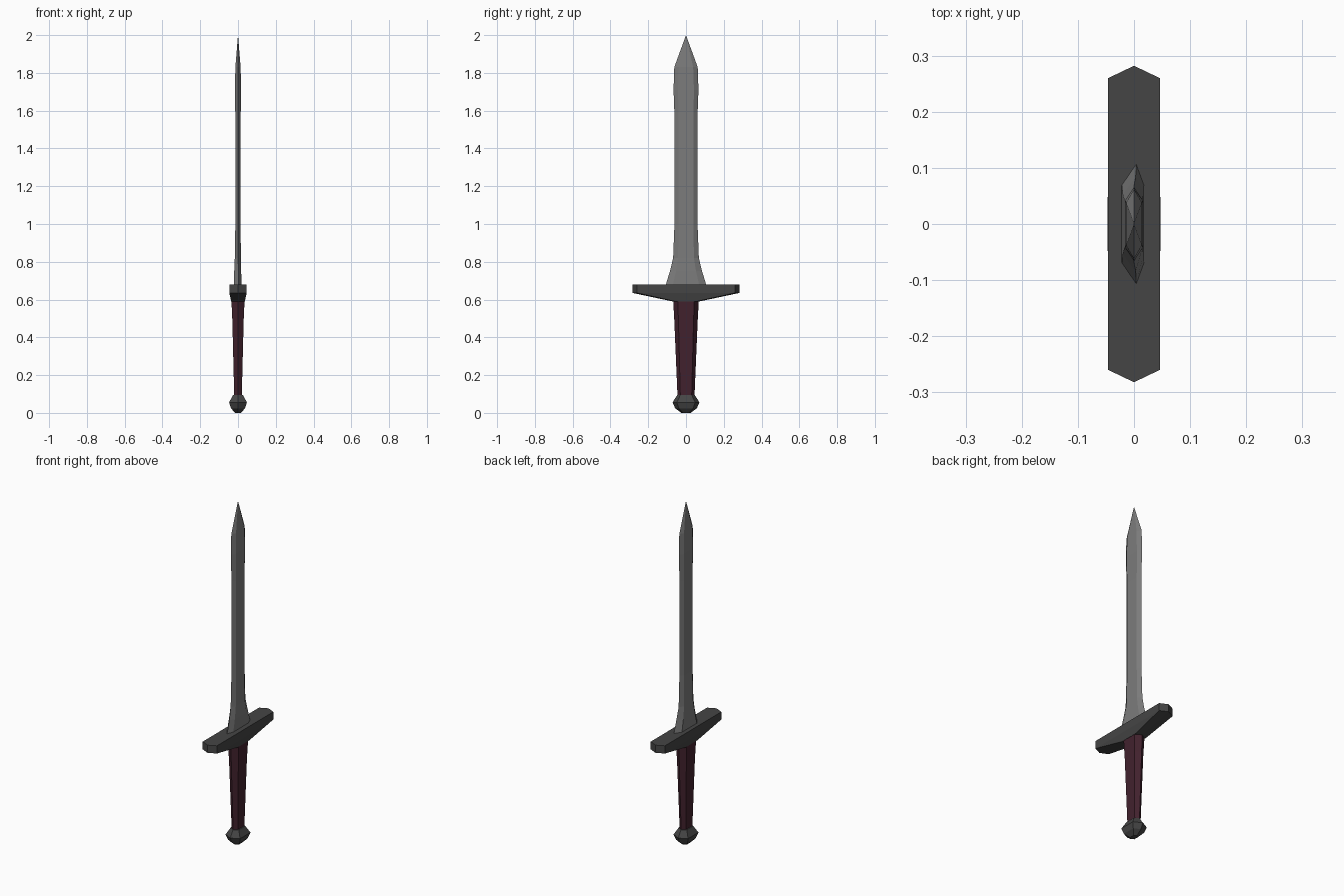
import bpy, bmesh

old = bpy.data.objects.get("Cube")
if old:
    bpy.data.objects.remove(old, do_unlink=True)


def material(name, rgb):
    m = bpy.data.materials.new(name)
    m.use_nodes = True
    m.diffuse_color = (*rgb, 1)
    m.node_tree.nodes["Principled BSDF"].inputs["Base Color"].default_value = (*rgb, 1)
    return m


def hexagon(tip, flat, front, back=None, shift=0):
    """Six-sided section: points at +-y, flat sides towards +-x."""
    back = front if back is None else back
    flat_back = flat
    return [(shift, -tip), (front, -flat), (front, flat),
            (shift, tip), (-back, flat_back), (-back, -flat_back)]


def loft(name, mat, rings, peak=None):
    """Skin a stack of (z, section) rings, ending in a cap or a point."""
    bm = bmesh.new()
    loops = [[bm.verts.new((x, y, z)) for x, y in sec] for z, sec in rings]
    for a, b in zip(loops, loops[1:]):
        for i in range(6):
            j = (i + 1) % 6
            bm.faces.new((a[i], a[j], b[j], b[i]))
    bm.faces.new(loops[0][::-1])
    if peak:
        top = bm.verts.new((0, 0, peak))
        for i in range(6):
            bm.faces.new((loops[-1][i], loops[-1][(i + 1) % 6], top))
    else:
        bm.faces.new(loops[-1])
    bmesh.ops.recalc_face_normals(bm, faces=bm.faces)
    mesh = bpy.data.meshes.new(name)
    bm.to_mesh(mesh)
    bm.free()
    mesh.materials.append(mat)
    obj = bpy.data.objects.new(name, mesh)
    bpy.context.collection.objects.link(obj)
    return obj


steel = material("blade steel", (0.2, 0.2, 0.2))
iron = material("dark iron", (0.06, 0.06, 0.06))
leather = material("maroon leather", (0.055, 0.016, 0.027))

# Pommel: faceted knob
loft("pommel", iron, [
    (0, hexagon(0.025, 0.015, 0.015)),
    (0.024, hexagon(0.057, 0.038, 0.037)),
    (0.056, hexagon(0.071, 0.048, 0.047)),
    (0.095, hexagon(0.046, 0.03, 0.026))])

# Grip: tapers down to the pommel
loft("grip", leather, [
    (0.09, hexagon(0.045, 0.03, 0.02)),
    (0.49, hexagon(0.062, 0.04, 0.03)),
    (0.6, hexagon(0.068, 0.044, 0.035))])

# Crossguard: flat top, underside sloping in to the grip
loft("crossguard", iron, [
    (0.59, hexagon(0.07, 0.055, 0.036)),
    (0.635, hexagon(0.282, 0.26, 0.046)),
    (0.68, hexagon(0.282, 0.26, 0.046))])

# Blade: flared base, waist, slight swell, then a point
loft("blade", steel, [
    (0.675, hexagon(0.108, 0.07, 0.018, 0.022, 0.004)),
    (0.75, hexagon(0.085, 0.053, 0.017, 0.02, 0.003)),
    (0.82, hexagon(0.068, 0.042, 0.015, 0.017)),
    (1.0, hexagon(0.061, 0.039, 0.014)),
    (1.55, hexagon(0.06, 0.039, 0.014)),
    (1.71, hexagon(0.066, 0.042, 0.016)),
    (1.83, hexagon(0.062, 0.038, 0.014))], peak=2.0)
